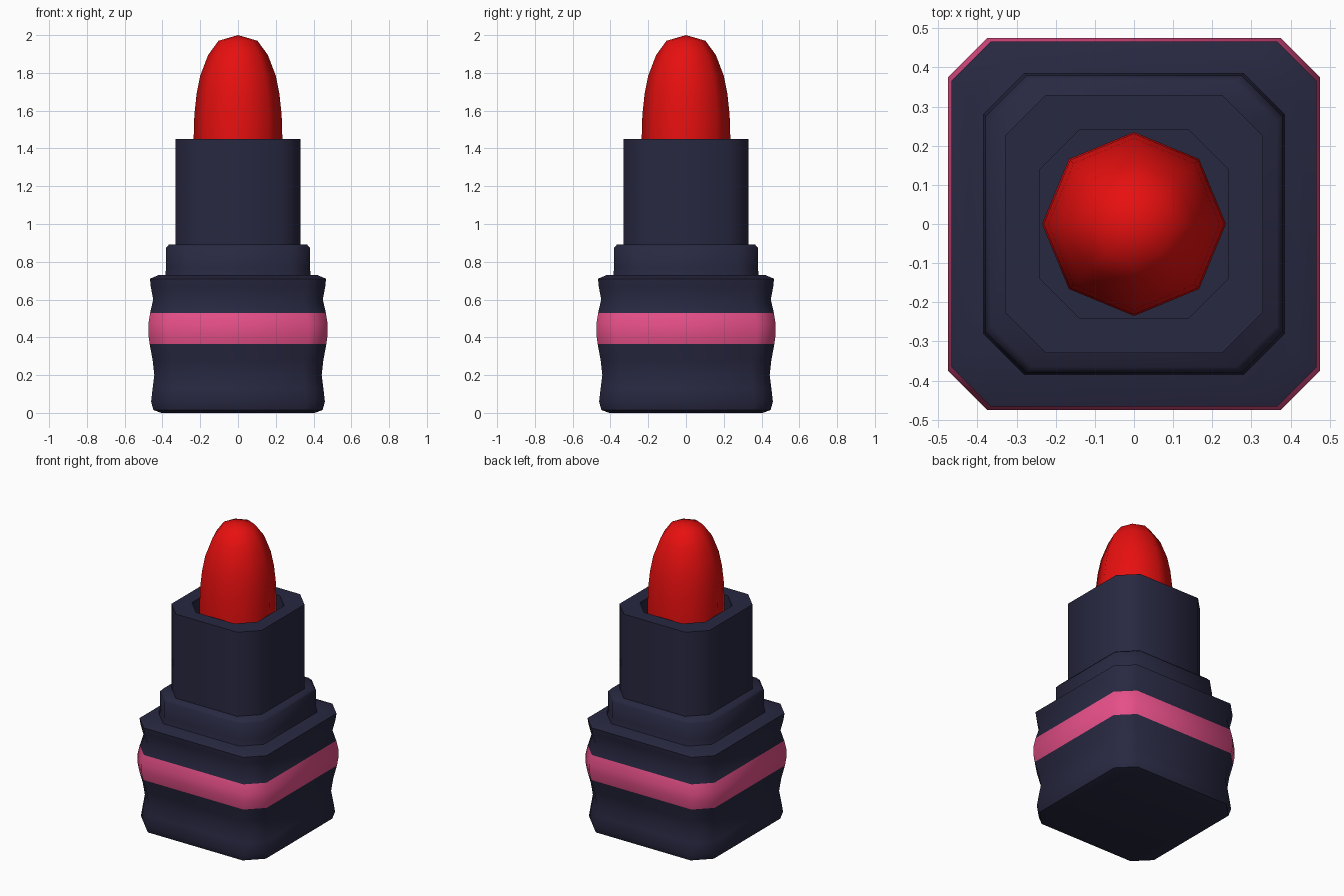
import bpy, bmesh, math

if "Cube" in bpy.data.objects:
    bpy.data.objects.remove(bpy.data.objects["Cube"])


def material(name, rgb):
    m = bpy.data.materials.new(name)
    m.diffuse_color = (*rgb, 1)
    m.use_nodes = True
    m.node_tree.nodes["Principled BSDF"].inputs["Base Color"].default_value = m.diffuse_color
    return m


NAVY = material("dark navy", (0.021, 0.021, 0.053))
PINK = material("pink", (0.80, 0.08, 0.25))
RED = material("red", (0.84, 0.005, 0.005))


def chamfered_square(h, c):
    """Eight corner points of a square of half width h with corners cut by c."""
    k = h - c
    return [(h, -k), (h, k), (k, h), (-k, h), (-h, k), (-h, -k), (-k, -h), (k, -h)]


def octagon(r):
    return [(r * math.cos(i * math.pi / 4), r * math.sin(i * math.pi / 4)) for i in range(8)]


def loft(name, sections, mats, angle=50, tip=None):
    """Skin a stack of (outline, z) sections, bottom to top, with closed ends."""
    bm = bmesh.new()
    rings = [[bm.verts.new((x, y, z)) for x, y in pts] for pts, z in sections]
    for a, b in zip(rings, rings[1:]):
        for i in range(8):
            j = (i + 1) % 8
            bm.faces.new((a[i], a[j], b[j], b[i]))
    bm.faces.new(rings[0][::-1])
    if tip is None:
        bm.faces.new(rings[-1])
    else:
        t = bm.verts.new((0, 0, tip))
        for i in range(8):
            bm.faces.new((rings[-1][i], rings[-1][(i + 1) % 8], t))
    bmesh.ops.recalc_face_normals(bm, faces=bm.faces)
    me = bpy.data.meshes.new(name)
    bm.to_mesh(me)
    bm.free()
    for m in mats:
        me.materials.append(m)
    ob = bpy.data.objects.new(name, me)
    bpy.context.collection.objects.link(ob)
    bpy.ops.object.select_all(action='DESELECT')
    ob.select_set(True)
    bpy.context.view_layer.objects.active = ob
    bpy.ops.object.shade_smooth_by_angle(angle=math.radians(angle))
    return ob


# Wavy base with a pink band around its bulge
base_profile = [(0.405, 0.0), (0.448, 0.015), (0.46, 0.06), (0.452, 0.13), (0.443, 0.20),
                (0.452, 0.28), (0.468, 0.365), (0.475, 0.42), (0.475, 0.47), (0.465, 0.53),
                (0.449, 0.60), (0.462, 0.67), (0.466, 0.71), (0.42, 0.73)]
base = loft("base", [(chamfered_square(h, 0.10), z) for h, z in base_profile], [NAVY, PINK])
for f in base.data.polygons:
    if 0.37 < f.center.z < 0.53 and abs(f.normal.z) < 0.9:
        f.material_index = 1

# Collar step
collar_profile = [(0.385, 0.73), (0.38, 0.77), (0.38, 0.875), (0.365, 0.892)]
loft("collar", [(chamfered_square(h, 0.105), z) for h, z in collar_profile], [NAVY])

# Hollow tube: outer wall, rim, inner wall and floor
tube_profile = [(0.33, 0.105, 0.892), (0.33, 0.105, 1.45), (0.24, 0.10, 1.45), (0.24, 0.10, 1.2)]
loft("tube", [(chamfered_square(h, c), z) for h, c, z in tube_profile], [NAVY])

# Rounded eight-sided colour stick
stick_profile = [(0.235, 1.2), (0.235, 1.45), (0.231, 1.58), (0.219, 1.69),
                 (0.20, 1.785), (0.158, 1.895), (0.103, 1.97)]
loft("colour_stick", [(octagon(r), z) for r, z in stick_profile], [RED], tip=2.0)
